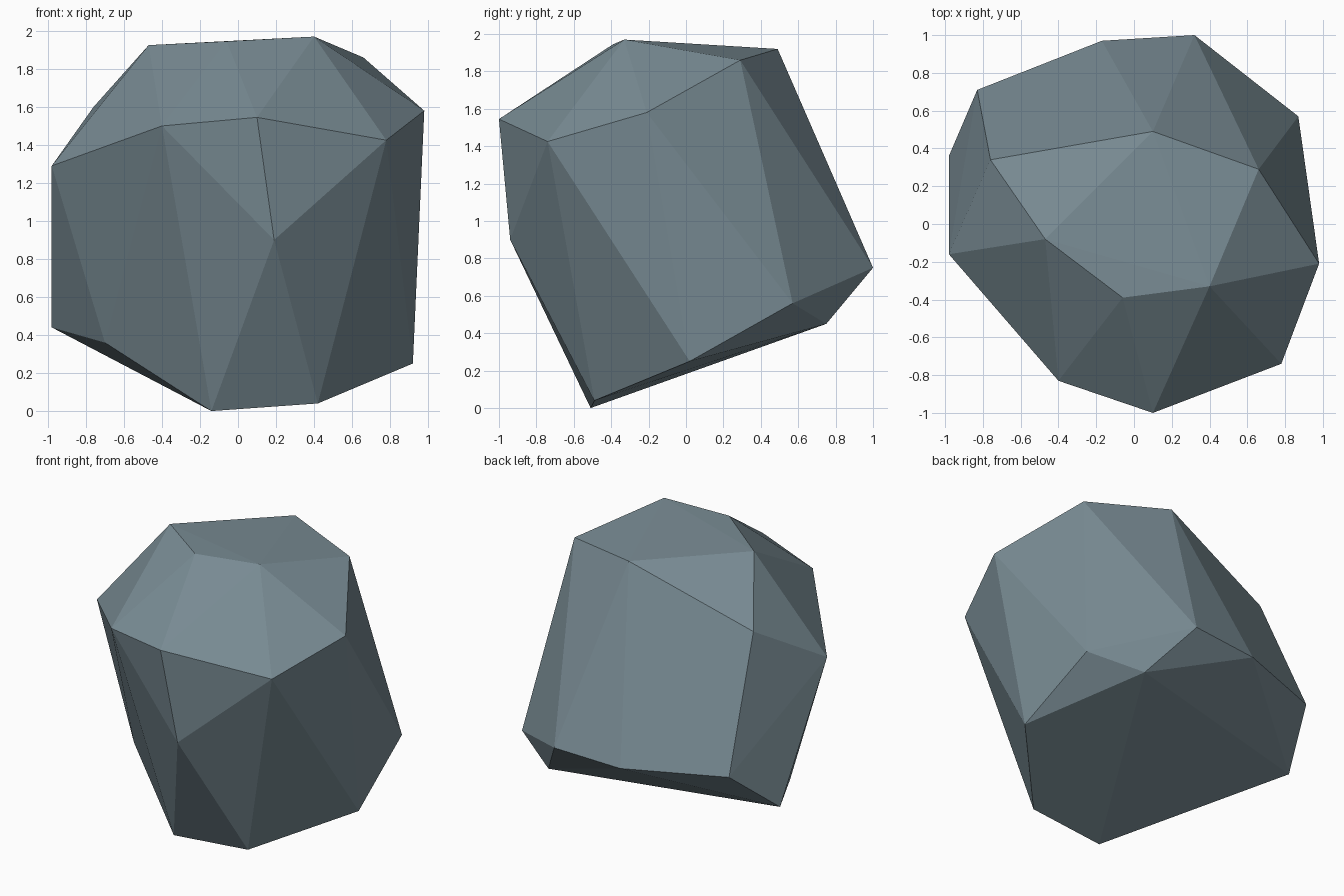
import bpy, bmesh, math

if "Cube" in bpy.data.objects:
    bpy.data.objects.remove(bpy.data.objects["Cube"])

# Faceted boulder: rings of corner points wrapped in a convex hull
crown = [(0.40, -0.33, 1.97), (-0.06, -0.39, 1.945), (-0.47, -0.08, 1.925),
         (0.10, 0.49, 1.92), (0.66, 0.29, 1.86)]
shoulder = [(0.10, -1.0, 1.545), (0.78, -0.74, 1.425), (0.98, -0.21, 1.58),
            (-0.76, 0.34, 1.60), (-0.98, -0.16, 1.29), (-0.40, -0.83, 1.50)]
waist = [(0.19, -0.94, 0.90), (0.87, 0.57, 0.56), (0.32, 1.0, 0.75),
         (-0.17, 0.97, 0.725), (-0.83, 0.71, 0.74)]
base = [(-0.14, -0.51, 0.0), (0.42, -0.49, 0.04), (0.92, 0.02, 0.25),
        (0.54, 0.75, 0.45), (-0.98, 0.36, 0.44), (-0.70, -0.15, 0.36)]

bm = bmesh.new()
for point in crown + shoulder + waist + base:
    bm.verts.new(point)
bmesh.ops.convex_hull(bm, input=bm.verts[:])

# Merge nearly coplanar triangles into broad flat facets
bmesh.ops.dissolve_limit(bm, angle_limit=math.radians(2),
                         verts=bm.verts[:], edges=bm.edges[:])
bmesh.ops.recalc_face_normals(bm, faces=bm.faces[:])

mesh = bpy.data.meshes.new("boulder")
bm.to_mesh(mesh)
bm.free()

# Single blue-grey stone colour
stone = bpy.data.materials.new("blue grey stone")
stone.diffuse_color = (0.19, 0.26, 0.295, 1)
stone.use_nodes = True
stone.node_tree.nodes["Principled BSDF"].inputs["Base Color"].default_value = stone.diffuse_color
mesh.materials.append(stone)
boulder = bpy.data.objects.new("boulder", mesh)
bpy.context.collection.objects.link(boulder)
